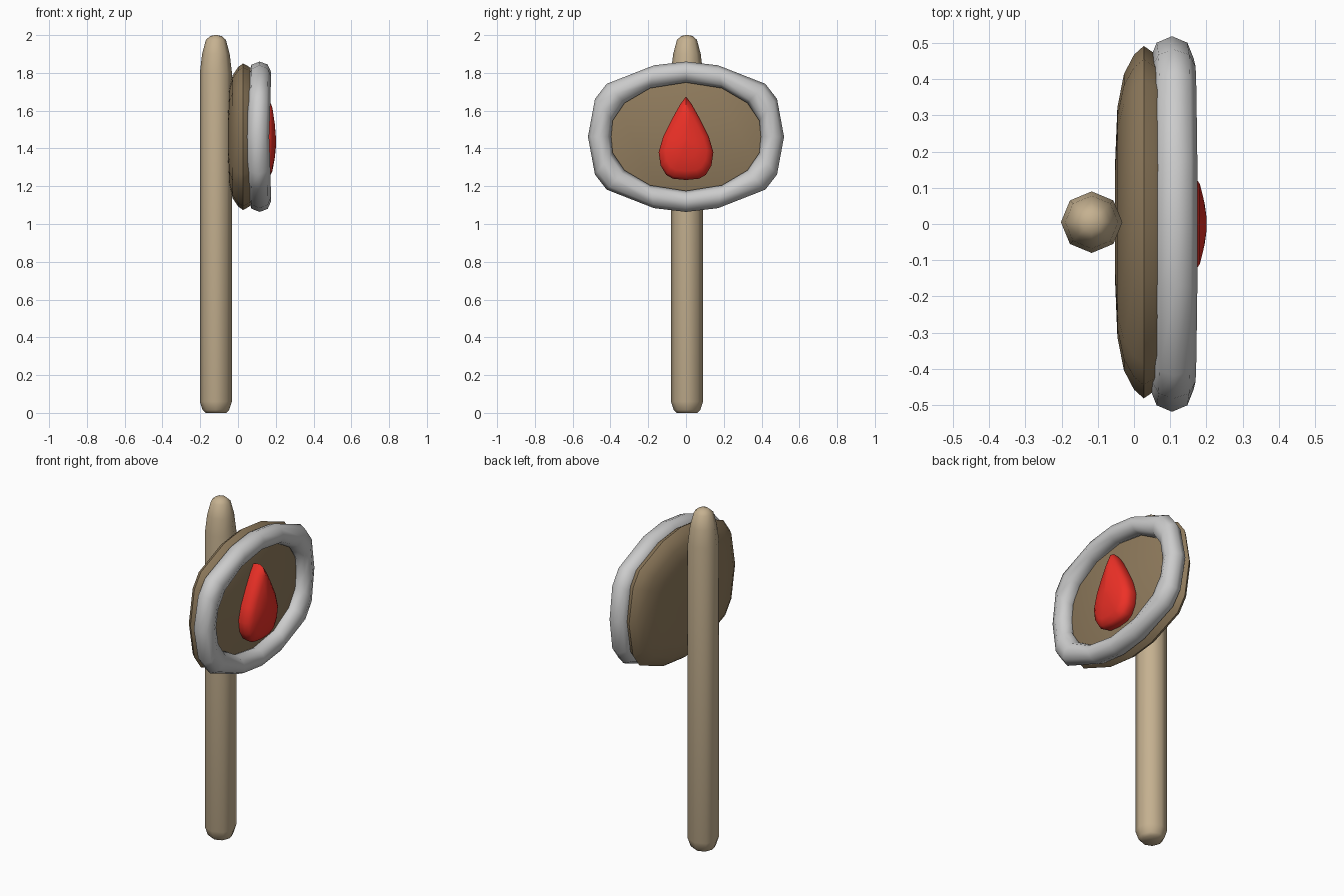
import bpy
from math import cos, sin, pi

if "Cube" in bpy.data.objects:
    bpy.data.objects.remove(bpy.data.objects["Cube"])


def material(name, rgb):
    m = bpy.data.materials.new(name)
    m.diffuse_color = (*rgb, 1)
    m.use_nodes = True
    m.node_tree.nodes["Principled BSDF"].inputs["Base Color"].default_value = m.diffuse_color
    return m


def loft(name, rings, mat=None, closed=False, angle=50):
    """Skin a list of equal-length vertex rings; cap the ends or close the loop."""
    n, k = len(rings[0]), len(rings)
    verts = [v for r in rings for v in r]
    faces = [(i * n + j, i * n + (j + 1) % n,
              (i + 1) % k * n + (j + 1) % n, (i + 1) % k * n + j)
             for i in range(k if closed else k - 1) for j in range(n)]
    if not closed:
        faces += [tuple(reversed(range(n))), tuple(range((k - 1) * n, k * n))]
    me = bpy.data.meshes.new(name)
    me.from_pydata(verts, [], faces)
    ob = bpy.data.objects.new(name, me)
    bpy.context.collection.objects.link(ob)
    bpy.ops.object.select_all(action='DESELECT')
    bpy.context.view_layer.objects.active = ob
    ob.select_set(True)
    bpy.ops.object.mode_set(mode='EDIT')
    bpy.ops.mesh.select_all(action='SELECT')
    bpy.ops.mesh.normals_make_consistent(inside=False)
    bpy.ops.object.mode_set(mode='OBJECT')
    bpy.ops.object.shade_smooth_by_angle(angle=angle * pi / 180)
    if mat:
        me.materials.append(mat)
    return ob


def full_oval(q):
    """Mirror a quadrant (top to side) into a whole loop."""
    half = q + [(y, -z) for y, z in reversed(q[:-1])]
    return half + [(-y, z) for y, z in reversed(half[1:-1])]


def layers(outline, profile, yc, zc):
    return [[(x, yc + y * s, zc + z * s) for y, z in outline] for x, s in profile]


wood = material("light_wood", (0.56, 0.44, 0.28))
dark = material("dark_wood", (0.28, 0.20, 0.11))
red = material("red", (0.85, 0.03, 0.02))
CZ = 1.462

# post: eight-sided pole with rounded ends
post = [(0.0, 0.055), (0.015, 0.07), (0.06, 0.085), (1.8, 0.085),
        (1.9, 0.073), (1.975, 0.053), (1.995, 0.03), (2.0, 0.008)]
loft("post", [[(-0.117 + r * cos(a * pi / 4), 0.005 + r * sin(a * pi / 4), z)
               for a in range(8)] for z, r in post], wood)

# board: flattened oval with rounded rim
board = full_oval([(0, .388), (.17, .368), (.39, .28), (.45, .2), (.487, 0)])
loft("board", layers(board, [(-0.052, 0.35), (-0.046, 0.65), (-0.028, 0.84), (0.0, 0.95),
                             (0.027, 1.0), (0.055, 0.96), (0.085, 0.9), (0.1, 0.82)],
                     0.005, CZ), dark)

# frame: round tube following the oval, a little further forward at top and bottom
inner = full_oval([(0, .287), (.19, .257), (.325, .178), (.388, .085), (.396, 0)])
outer = full_oval([(0, .398), (.17, .378), (.42, .28), (.482, .2), (.519, 0)])
frame = []
for (iy, iz), (oy, oz) in zip(inner, outer):
    cx = 0.105 + 0.01 * min(1, abs(oz) / 0.38)
    ring = []
    for j in range(8):
        a = j * pi / 4
        t = 0.5 + 0.5 * cos(a)
        ring.append((cx + 0.06 * sin(a), iy + (oy - iy) * t, CZ + iz + (oz - iz) * t))
    frame.append(ring)
loft("frame", frame, closed=True, angle=70)

# drop: domed teardrop emblem
half = [(0, .245), (.03, .205), (.075, .125), (.12, .035), (.145, -.05),
        (.135, -.12), (.105, -.17), (.07, -.19), (0, -.197)]
drop = half + [(-y, z) for y, z in reversed(half[1:-1])]
loft("drop", layers(drop, [(0.07, 0.85), (0.105, 0.97), (0.14, 1.0), (0.165, 0.94),
                           (0.182, 0.76), (0.195, 0.4), (0.201, 0.1)], 0, 1.43), red)
